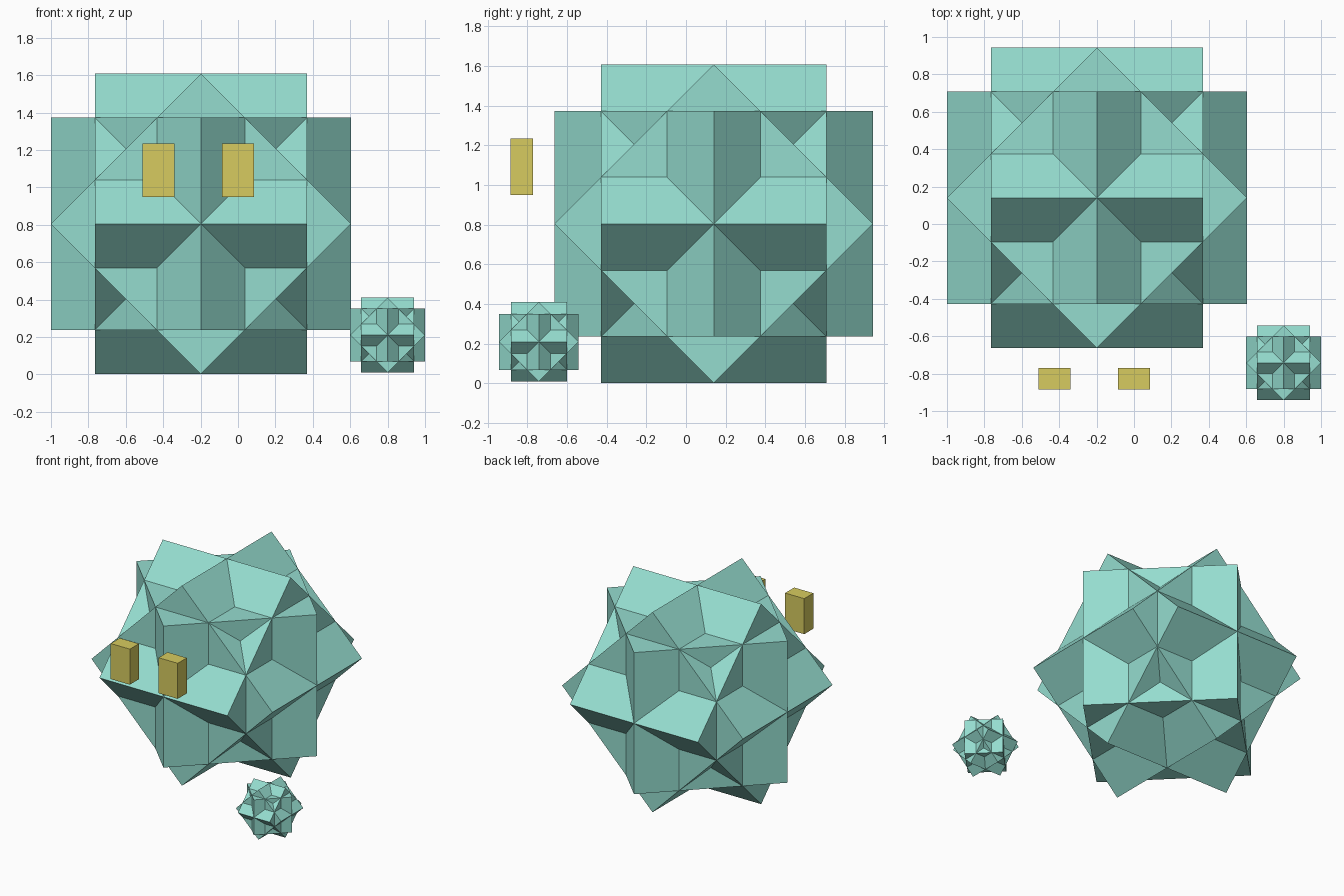
import bpy
from math import pi
from mathutils import Matrix, Vector

cube = bpy.data.objects.get("Cube")
if cube:
    bpy.data.objects.remove(cube, do_unlink=True)


def make_material(name, color):
    mat = bpy.data.materials.new(name)
    mat.use_nodes = True
    mat.diffuse_color = color
    mat.node_tree.nodes["Principled BSDF"].inputs["Base Color"].default_value = color
    return mat


def add_box(name, center, size, mat, rotation=(0, 0, 0)):
    bpy.ops.mesh.primitive_cube_add(size=1, location=center, rotation=rotation)
    obj = bpy.context.object
    obj.name = name
    obj.scale = size
    obj.data.materials.append(mat)
    return obj


def add_cube_star(name, center, radius, mat):
    """Three interlocking cubes, each turned an eighth of a circle on one axis."""
    side = radius * 2 ** 0.5
    for axis in range(3):
        turn = [0, 0, 0]
        turn[axis] = pi / 4
        add_box(f"{name}_cube_{'xyz'[axis]}", center, (side,) * 3, mat, turn)


teal = make_material("pale teal", (0.30, 0.72, 0.625, 1))
yellow = make_material("mustard yellow", (0.68, 0.60, 0.115, 1))

# Large and small star-shaped bodies
add_cube_star("large_star", (-0.198, 0.14, 0.805), 0.803, teal)
add_cube_star("small_star", (0.8, -0.742, 0.21), 0.2, teal)

# Pair of floating blocks in front
for name, x in (("right_block", -0.425), ("left_block", 0)):
    add_box(name, (x, -0.828, 1.092), (0.17, 0.115, 0.285), yellow)
